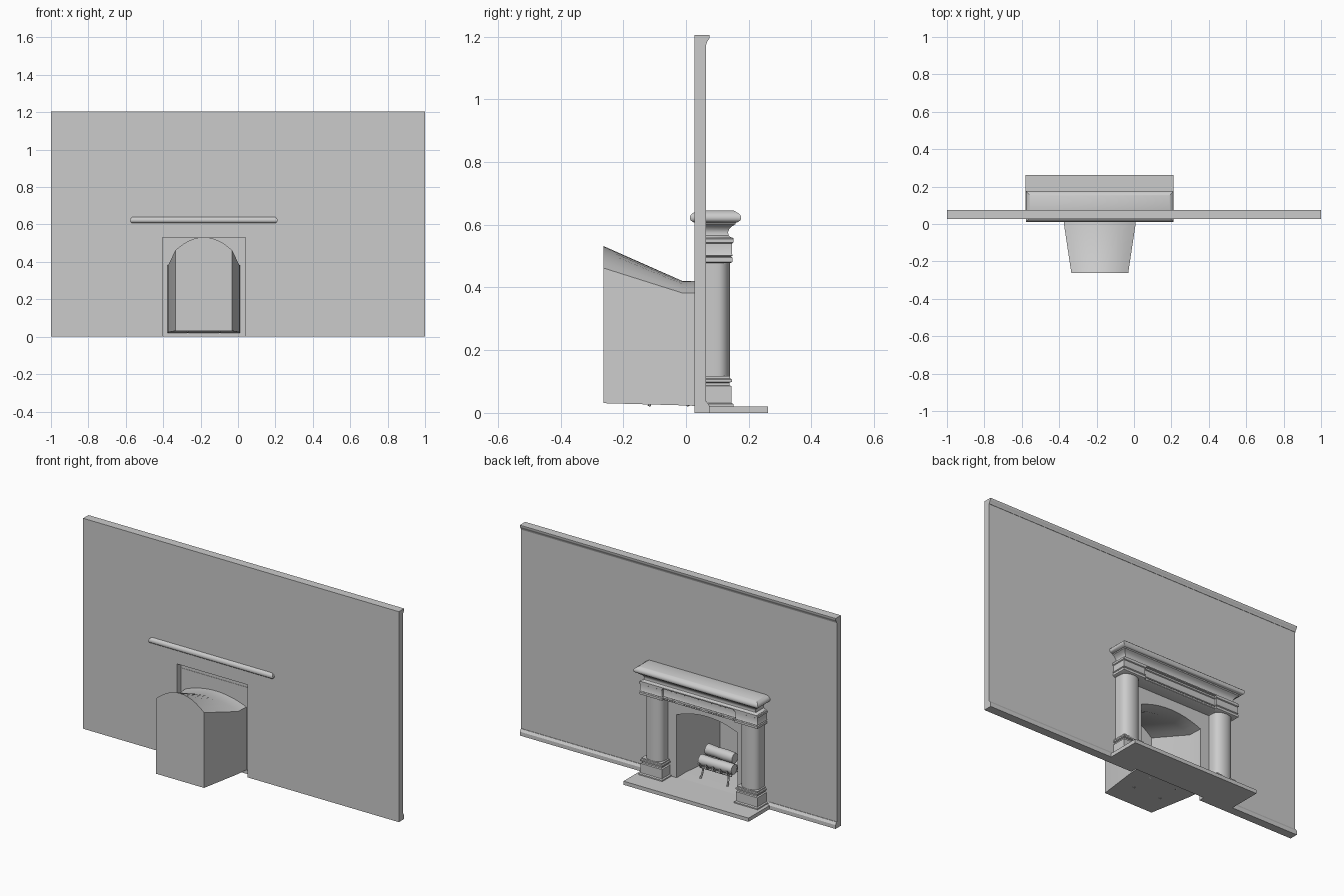
import bpy, bmesh, math
from mathutils import Vector

if "Cube" in bpy.data.objects:
    bpy.data.objects.remove(bpy.data.objects["Cube"])

CX = -0.183          # centre line of the fireplace


def finish(name, bm, smooth=None):
    bmesh.ops.recalc_face_normals(bm, faces=bm.faces)
    me = bpy.data.meshes.new(name)
    bm.to_mesh(me)
    bm.free()
    ob = bpy.data.objects.new(name, me)
    bpy.context.collection.objects.link(ob)
    if smooth:
        bpy.ops.object.select_all(action='DESELECT')
        ob.select_set(True)
        bpy.context.view_layer.objects.active = ob
        bpy.ops.object.shade_smooth_by_angle(angle=math.radians(smooth))
    return ob


def rings_mesh(name, rings, cap_start=True, cap_end=True, smooth=None):
    """Skin a list of closed rings of equal length."""
    bm = bmesh.new()
    vs = [[bm.verts.new(p) for p in r] for r in rings]
    n = len(vs[0])
    for a, b in zip(vs, vs[1:]):
        for i in range(n):
            bm.faces.new((a[i], a[(i + 1) % n], b[(i + 1) % n], b[i]))
    if cap_start:
        bm.faces.new(vs[0])
    if cap_end:
        bm.faces.new(vs[-1])
    return finish(name, bm, smooth)


def box(name, x0, x1, y0, y1, z0, z1):
    return rings_mesh(name, [[(x0, y0, z), (x1, y0, z), (x1, y1, z), (x0, y1, z)] for z in (z0, z1)])


def stack(name, cx, rows, smooth=35):
    """Moulded block: rows of (z, half width, back y, front y)."""
    return rings_mesh(name, [[(cx - h, b, z), (cx + h, b, z), (cx + h, f, z), (cx - h, f, z)]
                             for z, h, b, f in rows], smooth=smooth)


def along_x(name, yz, x0, x1):
    return rings_mesh(name, [[(x, y, z) for y, z in yz] for x in (x0, x1)], smooth=30)


def along_y(name, xz, y0, y1):
    return rings_mesh(name, [[(x, y, z) for x, z in xz] for y in (y0, y1)])


def arch(half, spring, rise, floor, n=12):
    """Opening outline: floor corners and a shallow arch."""
    pts = [(CX - half, floor)]
    for i in range(n + 1):
        t = -1 + 2 * i / n
        pts.append((CX + half * t, spring + rise * (1 - abs(t) ** 2)))
    return pts + [(CX + half, floor)]


# wall with a notch for the fireplace
along_y("wall", [(-1, 0), (-0.405, 0), (-0.405, 0.53), (0.04, 0.53), (0.04, 0),
                 (1, 0), (1, 1.205), (-1, 1.205)], 0.027, 0.063)

# crown moulding and baseboards
along_x("crown_moulding", [(0.06, 1.205), (0.075, 1.205), (0.075, 1.196), (0.072, 1.19),
                           (0.067, 1.184), (0.065, 1.175), (0.06, 1.175)], -1, 1)
for side, x0, x1 in (("left", -1, -0.57), ("right", 0.2, 1)):
    along_x("baseboard_" + side, [(0.06, 0), (0.075, 0), (0.075, 0.022), (0.07, 0.03),
                                  (0.066, 0.036), (0.06, 0.036)], x0, x1)

# hearth slab
box("hearth", -0.58, 0.212, 0.06, 0.262, 0, 0.021)

# surround panel with arched opening
opening = arch(0.193, 0.382, 0.04, 0.021)
along_y("surround_panel", [(-0.43, 0.021)] + opening + [(0.065, 0.021), (0.065, 0.495), (-0.43, 0.495)],
        0.061, 0.07)

# firebox shell: level throat, then roof rising to the back
shapes = [(0.062, arch(0.193, 0.382, 0.04, 0.021)), (-0.01, arch(0.19, 0.382, 0.038, 0.024)),
          (-0.263, arch(0.152, 0.462, 0.07, 0.031))]
rings_mesh("firebox", [[(x, y, z) for x, z in s] for y, s in shapes], cap_start=False, smooth=35)

# columns with base and capital
W = 0.055
plan = [(-W, 0.06), (-W, 0.095)]
plan += [(-W * math.cos(a), 0.095 + 0.045 * math.sin(a) ** 0.8)
         for a in (math.pi * i / 16 for i in range(1, 16))]
plan += [(W, 0.095), (W, 0.06)]
base = [(0.02, 0.152), (0.028, 0.152), (0.032, 0.145), (0.085, 0.145), (0.088, 0.138),
        (0.096, 0.138), (0.099, 0.146), (0.107, 0.146), (0.110, 0.141), (0.117, 0.141)]
capital = [(0.478, 0.142), (0.482, 0.149), (0.495, 0.149), (0.498, 0.143), (0.502, 0.149),
           (0.508, 0.146), (0.54, 0.146), (0.543, 0.151), (0.554, 0.151), (0.557, 0.147)]
for side, s in (("left", -1), ("right", 1)):
    cx = CX + s * 0.302
    stack("column_base_" + side, cx, [(z, f - 0.077, 0.06, f) for z, f in base])
    rings_mesh("column_shaft_" + side, [[(cx + x, y, z) for x, y in plan] for z in (0.115, 0.48)],
               smooth=40)
    stack("column_capital_" + side, cx, [(z, f - 0.077, 0.06, f) for z, f in capital])

# lintel between the capitals, slightly recessed
stack("lintel", CX, [(z, 0.30, 0.063, f - 0.013) for z, f in capital])
for i in range(30):
    x = CX - 0.225 + 0.45 * i / 29
    box("dentil_%02d" % i, x - 0.004, x + 0.004, 0.13, 0.139, 0.485, 0.494)

# cornice flaring out below the shelf
cornice = [(0.552, 0.151), (0.558, 0.151), (0.561, 0.142), (0.566, 0.136), (0.576, 0.134),
           (0.586, 0.138), (0.595, 0.146), (0.601, 0.157), (0.608, 0.16)]
stack("cornice", CX, [(z, f + 0.218, 0.06, f) for z, f in cornice])

# mantel shelf with rounded edge all round, poking through the wall
shelf = [(0.606, 0.158), (0.609, 0.167), (0.615, 0.174), (0.622, 0.176), (0.63, 0.174),
         (0.637, 0.167), (0.642, 0.158), (0.645, 0.153)]
stack("mantel_shelf", CX, [(z, f + 0.219, 0.188 - f, f) for z, f in shelf])


def rod(name, pts, r=0.004):
    cu = bpy.data.curves.new(name, 'CURVE')
    cu.dimensions = '3D'
    cu.bevel_depth = r
    cu.bevel_resolution = 1
    cu.use_fill_caps = True
    sp = cu.splines.new('POLY')
    sp.points.add(len(pts) - 1)
    for p, q in zip(sp.points, pts):
        p.co = (*q, 1)
    ob = bpy.data.objects.new(name, cu)
    bpy.context.collection.objects.link(ob)


# fire grate: curled cross bars, rails and splayed legs
GY = -0.055
for i in range(5):
    x = CX - 0.088 + 0.044 * i
    rod("grate_bar_%d" % i, [(x, GY + y, z) for y, z in
                             ((-0.075, 0.125), (-0.065, 0.095), (-0.04, 0.08), (0.04, 0.08),
                              (0.06, 0.09), (0.07, 0.108), (0.08, 0.112))], 0.005)
for side, y in (("back", -0.045), ("front", 0.045)):
    rod("grate_rail_" + side, [(CX - 0.1, GY + y, 0.078), (CX + 0.1, GY + y, 0.078)], 0.005)
    for s in (-1, 1):
        o = math.copysign(0.018, y)
        rod("grate_leg_%s_%d" % (side, s), [(CX + s * 0.08, GY + y, 0.08), (CX + s * 0.082, GY + y + o * 0.3, 0.05),
                                            (CX + s * 0.086, GY + y + o, 0.022)], 0.005)

# logs stacked on the grate
for i, (y, z, r, h) in enumerate(((-0.034, 0.113, 0.03, 0.1), (0.03, 0.112, 0.029, 0.105),
                                  (-0.004, 0.161, 0.03, 0.09))):
    rings = []
    for t in (-1, -0.4, 0.3, 1):
        k = r * (1 + 0.05 * math.cos(5 * t + i))
        rings.append([(CX + h * t, GY + y + 0.006 * t * (1 - i) + k * math.cos(a), z + k * math.sin(a))
                      for a in (math.tau * j / 12 for j in range(12))])
    rings_mesh("log_%d" % i, rings, smooth=40)
